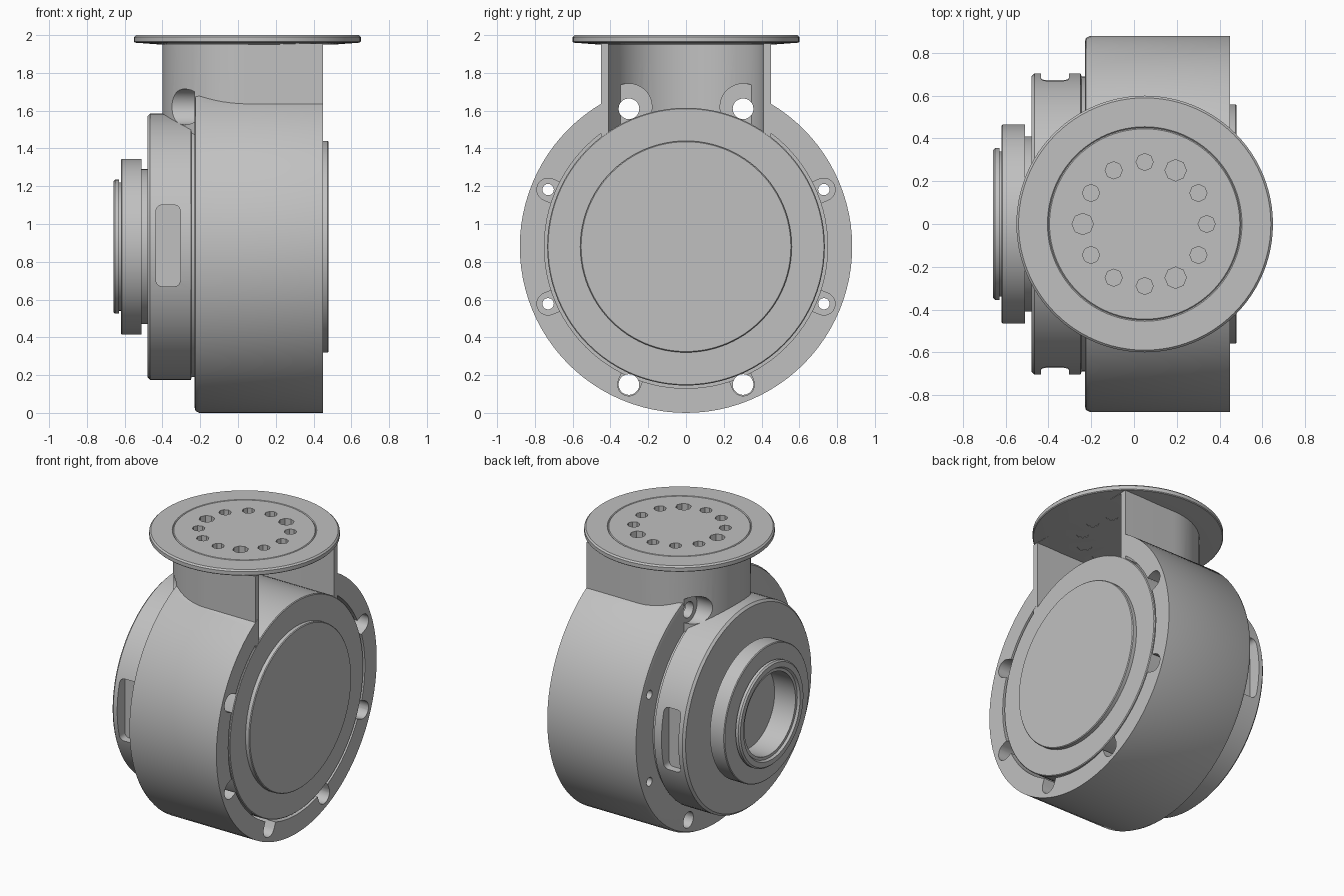
import bpy, bmesh
from math import sin, cos, pi, radians
from mathutils import Vector, Matrix

if "Cube" in bpy.data.objects:
    bpy.data.objects.remove(bpy.data.objects["Cube"])

AXIS_Z = 0.88      # height of the horizontal main axis
NECK_X = 0.05      # centre of the vertical neck
BOLT_R = 0.79      # bolt circle of the casing

grey = bpy.data.materials.new("grey_metal")
grey.use_nodes = True
COLOUR = (0.53, 0.53, 0.53, 1)
grey.diffuse_color = COLOUR
grey.node_tree.nodes["Principled BSDF"].inputs["Base Color"].default_value = COLOUR


def finish(name, bm):
    bmesh.ops.remove_doubles(bm, verts=bm.verts, dist=1e-5)
    bmesh.ops.recalc_face_normals(bm, faces=bm.faces)
    mesh = bpy.data.meshes.new(name)
    bm.to_mesh(mesh)
    bm.free()
    mesh.materials.append(grey)
    obj = bpy.data.objects.new(name, mesh)
    bpy.context.collection.objects.link(obj)
    return obj


def lathe(name, profile, upright=False, steps=96):
    """Turn (along, radius) points about the main axis, or about the neck axis."""
    bm = bmesh.new()
    if upright:
        pts, centre, axis = [(NECK_X + r, 0, a) for a, r in profile], (NECK_X, 0, 0), (0, 0, 1)
    else:
        pts, centre, axis = [(a, 0, AXIS_Z + r) for a, r in profile], (0, 0, AXIS_Z), (1, 0, 0)
    verts = [bm.verts.new(p) for p in pts]
    edges = [bm.edges.new(pair) for pair in zip(verts, verts[1:])]
    bmesh.ops.spin(bm, geom=verts + edges, cent=centre, axis=axis,
                   angle=2 * pi, steps=steps, dvec=(0, 0, 0))
    return finish(name, bm)


def prism(name, outline, direction):
    bm = bmesh.new()
    face = bm.faces.new([bm.verts.new(p) for p in outline])
    new = bmesh.ops.extrude_face_region(bm, geom=[face])["geom"]
    moved = [g for g in new if isinstance(g, bmesh.types.BMVert)]
    bmesh.ops.translate(bm, verts=moved, vec=direction)
    return finish(name, bm)


def u_prism(name, radius, end_x, bottom, top):
    """U-shaped block, round towards -x and flat at end_x."""
    arc = [radians(270 - 180 * i / 32) for i in range(33)]
    outline = [(end_x, -radius, bottom)]
    outline += [(NECK_X + radius * cos(a), radius * sin(a), bottom) for a in arc]
    outline.append((end_x, radius, bottom))
    return prism(name, outline, (0, 0, top - bottom))


def rod(y, z, radius, x0, x1, sides=20):
    ring = [2 * pi * i / sides for i in range(sides)]
    return prism("rod", [(x0, y + radius * cos(a), z + radius * sin(a)) for a in ring],
                 (x1 - x0, 0, 0))


def combine(target, tool, operation):
    mod = target.modifiers.new("bool", "BOOLEAN")
    mod.operation, mod.solver, mod.object = operation, "EXACT", tool
    bpy.context.view_layer.objects.active = target
    bpy.ops.object.modifier_apply(modifier=mod.name)
    bpy.data.objects.remove(tool)


def cut(target, tool):
    combine(target, tool, "DIFFERENCE")


# Outer casing: cup-shaped ring around the drum
casing = lathe("outer_casing", [(0.45, 0.75), (0.45, 0.88), (-0.205, 0.88), (-0.225, 0.87),
                                (-0.23, 0.85), (-0.23, 0.66), (-0.17, 0.66), (-0.17, 0.75),
                                (0.45, 0.75)])

# Hollow neck, open towards +x, with bosses around the two upper bolts
combine(casing, u_prism("neck", 0.45, 0.449, 1.42, 1.955), "UNION")
cut(casing, u_prism("neck_cavity", 0.41, 0.7, 1.2, 1.953))
bolts = []
for k in range(8):
    a = radians(22.5 + 45 * k)
    bolts.append((BOLT_R * cos(a), AXIS_Z + BOLT_R * sin(a), abs(cos(a)) < 0.5))
for y, z, large in bolts:
    if large and z > 1:
        boss = rod(y, z + 0.01, 0.125, -0.4, -0.17, 32)
        trim = u_prism("trim", 0.43, 0.3, 1.3, 1.9)
        combine(boss, trim, "INTERSECT")
        combine(casing, boss, "UNION")
        cut(casing, rod(y, z + 0.01, 0.095, -0.6, -0.23, 32))

# Bolt holes, each with a deep pocket opening towards the drum
for y, z, large in bolts:
    cut(casing, rod(y, z, 0.055 if large else 0.03, -0.5, 0.6))
    if not (large and z > 1):
        out = Vector((0, y, z - AXIS_Z)).normalized()
        side = Vector((0, -out.z, out.y))
        hub = Vector((-0.16, y, z))
        w = 0.06
        outline = [hub - out * 0.075 - side * w]
        for i in range(13):
            t = pi * i / 12 - pi / 2
            outline.append(hub + out * w * cos(t) + side * w * sin(t))
        outline.append(hub - out * 0.075 + side * w)
        cut(casing, prism("pocket", outline, (0.8, 0, 0)))

# Inner drum with its raised round cover
drum = lathe("inner_drum", [(-0.2, 0), (-0.2, 0.735), (0.445, 0.735), (0.45, 0.73),
                            (0.45, 0.56), (0.475, 0.56), (0.48, 0.555), (0.48, 0)])

# Smaller housing with two rounded side slots
housing = lathe("side_housing", [(-0.19, 0), (-0.19, 0.69), (-0.245, 0.69), (-0.25, 0.705),
                                 (-0.465, 0.705), (-0.48, 0.69), (-0.48, 0)])
for s in (-1, 1):
    outline = []
    for cx, cz, start in ((-0.335, 1.065, 0), (-0.405, 1.065, 90),
                          (-0.405, 0.705, 180), (-0.335, 0.705, 270)):
        for i in range(6):
            t = radians(start + 18 * i)
            outline.append((cx + 0.03 * cos(t), s * 0.62, cz + 0.035 * sin(t)))
    cut(housing, prism("slot", outline, (0, s * 0.3, 0)))

# Stepped output hub with a blind bore
hub = lathe("output_hub", [(-0.475, 0), (-0.475, 0.41), (-0.51, 0.41), (-0.51, 0.465),
                           (-0.615, 0.465), (-0.62, 0.46), (-0.62, 0.34), (-0.63, 0.34),
                           (-0.63, 0.355), (-0.65, 0.355), (-0.66, 0.345), (-0.66, 0.31),
                           (-0.645, 0.3), (-0.645, 0.28), (-0.485, 0.28), (-0.485, 0)])

# Top mounting flange with a shallow groove and a circle of holes
flange = lathe("top_flange", [(1.95, 0), (1.95, 0.46), (1.96, 0.595), (1.965, 0.6), (1.99, 0.6),
                              (2, 0.59), (2, 0.455), (1.995, 0.45), (2, 0.445), (2, 0)], True)
for k in range(12):
    a = radians(30 * k)
    r = 0.05 if k in (2, 6, 10) else 0.04
    cx, cy = NECK_X + 0.29 * cos(a), 0.29 * sin(a)
    ring = [2 * pi * i / 8 for i in range(8)]
    cut(flange, prism("hole", [(cx + r * cos(t), cy + r * sin(t), 1.8) for t in ring],
                      (0, 0, 0.4)))

# Smooth round surfaces, keep machined edges crisp
for obj in (casing, drum, housing, hub, flange):
    bpy.ops.object.select_all(action="DESELECT")
    obj.select_set(True)
    bpy.context.view_layer.objects.active = obj
    bpy.ops.object.shade_smooth_by_angle(angle=radians(30))
